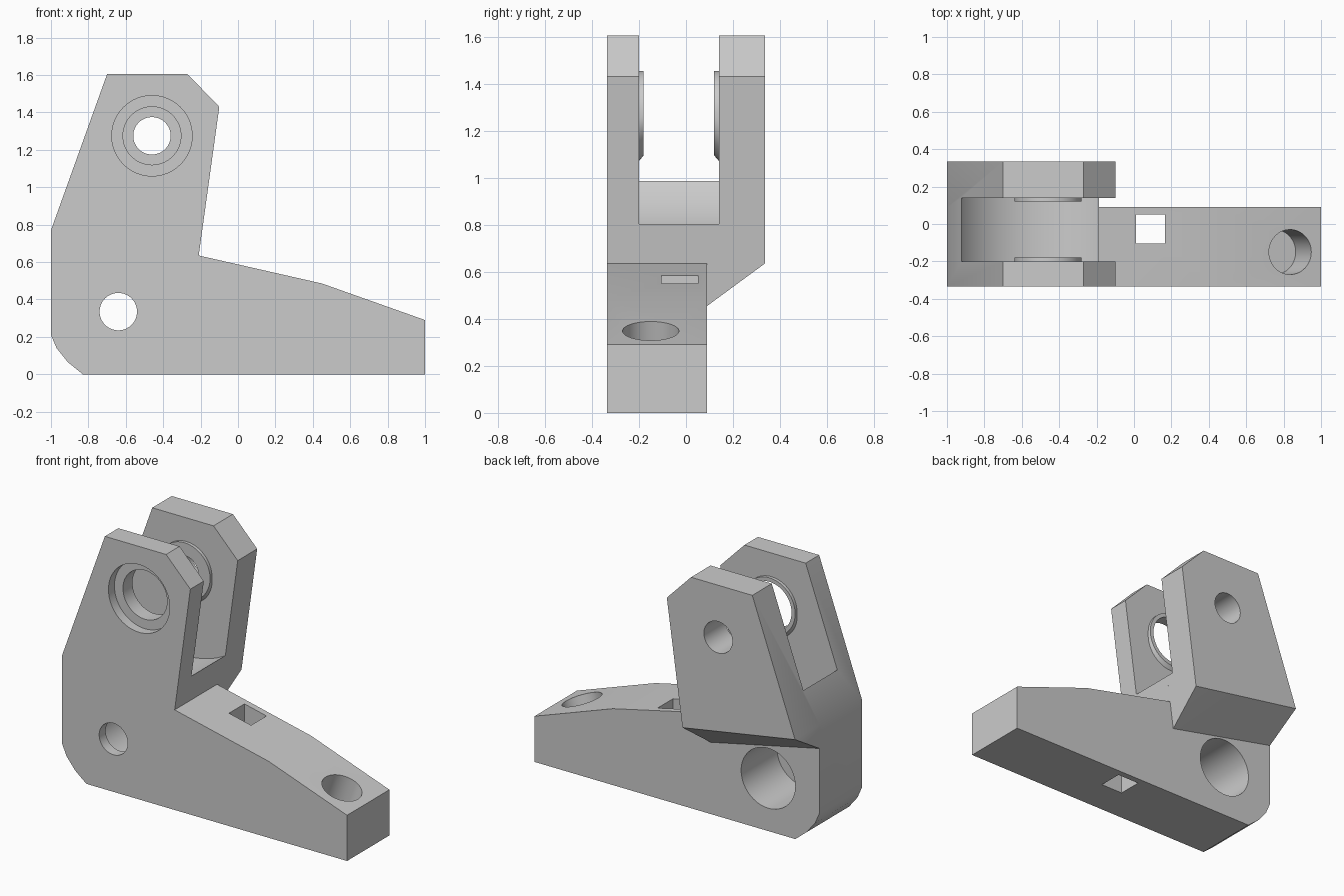
import bpy
import bmesh
import math
from mathutils import Vector, Matrix

cube = bpy.data.objects.get("Cube")
if cube:
    bpy.data.objects.remove(cube, do_unlink=True)

grey = bpy.data.materials.new("plain grey")
grey.use_nodes = True
grey.diffuse_color = (0.6, 0.6, 0.6, 1)
grey.node_tree.nodes["Principled BSDF"].inputs["Base Color"].default_value = (0.6, 0.6, 0.6, 1)


def finish(bm, name):
    bmesh.ops.recalc_face_normals(bm, faces=bm.faces[:])
    mesh = bpy.data.meshes.new(name)
    bm.to_mesh(mesh)
    bm.free()
    mesh.materials.append(grey)
    obj = bpy.data.objects.new(name, mesh)
    bpy.context.collection.objects.link(obj)
    return obj


def prism(name, profile, y0, y1):
    """Extrude an x-z profile along y."""
    bm = bmesh.new()
    face = bm.faces.new([bm.verts.new((x, y0, z)) for x, z in profile])
    new = bmesh.ops.extrude_face_region(bm, geom=[face])["geom"]
    bmesh.ops.translate(bm, vec=(0, y1 - y0, 0),
                        verts=[v for v in new if isinstance(v, bmesh.types.BMVert)])
    return finish(bm, name)


def hull(name, points):
    bm = bmesh.new()
    for p in points:
        bm.verts.new(p)
    bmesh.ops.convex_hull(bm, input=bm.verts[:])
    bmesh.ops.delete(bm, geom=[v for v in bm.verts if not v.link_faces], context="VERTS")
    bmesh.ops.dissolve_limit(bm, angle_limit=0.01, verts=bm.verts[:], edges=bm.edges[:])
    return finish(bm, name)


def rod(name, start, end, radius):
    """Cylinder between two points."""
    start, end = Vector(start), Vector(end)
    axis = end - start
    turn = axis.to_track_quat("Z", "Y").to_matrix().to_4x4()
    bm = bmesh.new()
    bmesh.ops.create_cone(bm, cap_ends=True, segments=64, radius1=radius, radius2=radius,
                          depth=axis.length,
                          matrix=Matrix.Translation((start + end) / 2) @ turn)
    return finish(bm, name)


def combine(target, other, operation):
    mod = target.modifiers.new(other.name, "BOOLEAN")
    mod.operation, mod.solver, mod.object = operation, "EXACT", other
    bpy.context.view_layer.objects.active = target
    bpy.ops.object.modifier_apply(modifier=mod.name)
    bpy.data.objects.remove(other, do_unlink=True)


FRONT, STEP, BACK = -0.335, 0.09, 0.335
PX, PZ = -0.46, 1.275      # upper pivot
LX, LZ = -0.64, 0.335      # lower pivot

# Main plate with the long foot
upper = [(-0.21, 0.635), (-0.10, 1.43), (-0.27, 1.605), (-0.70, 1.605), (-1, 0.77)]
lower = [(-1, 0.21), (-0.97, 0.14), (-0.91, 0.065), (-0.83, 0),
         (1, 0), (1, 0.29), (0.45, 0.485)]
bracket = prism("bracket_body", upper + lower, FRONT, STEP)

# Rear arm with its sloping underside
root = upper + [(-0.235, 0.455), (-1, 0.62)]
rear = [(x, BACK, z) for x, z in upper] + [(x, STEP, z) for x, z in root]
combine(bracket, hull("rear_arm", rear), "UNION")

# Fork slot with a round floor about the upper pivot
combine(bracket, rod("fork_slot", (PX, -0.2, PZ), (PX, 0.14, PZ), 0.545), "DIFFERENCE")

# Raised bosses inside the fork, flared at the bottom
for wall, side in ((-0.2, 1), (0.14, -1)):
    points = []
    for i in range(64):
        a = math.tau * i / 64
        x, z = PX + 0.18 * math.cos(a), PZ + 0.18 * math.sin(a)
        points += [(x, wall + side * 0.02, z), (x, wall - side * 0.01, z),
                   (x, wall - side * 0.01, z - 0.035)]
    combine(bracket, hull("pivot_boss", points), "UNION")

# Pivot bores and recesses
for name, x, z, y0, y1, radius in (
        ("pivot_recess", PX, PZ, -0.4, -0.275, 0.215),
        ("front_pivot_bore", PX, PZ, -0.4, -0.1, 0.155),
        ("rear_pivot_bore", PX, PZ, 0, 0.4, 0.1),
        ("lower_bore", LX, LZ, -0.4, 0, 0.1),
        ("lower_recess", LX, LZ, -0.27, 0.2, 0.19)):
    combine(bracket, rod(name, (x, y0, z), (x, y1, z), radius), "DIFFERENCE")

# Square hole down through the foot
square = [(0.01, -0.1), (0.165, -0.1), (0.165, 0.8), (0.01, 0.8)]
combine(bracket, prism("square_hole", square, -0.105, 0.05), "DIFFERENCE")

# Blind socket square to the sloping toe
normal = Vector((0.195, 0, 0.55)).normalized()
mouth = Vector((0.835, -0.15, 0.349))
combine(bracket, rod("toe_socket", mouth - normal * 0.25, mouth + normal * 0.2, 0.12), "DIFFERENCE")

bpy.ops.object.select_all(action="DESELECT")
bracket.select_set(True)
bpy.context.view_layer.objects.active = bracket
bpy.ops.object.shade_smooth_by_angle(angle=math.radians(30))
